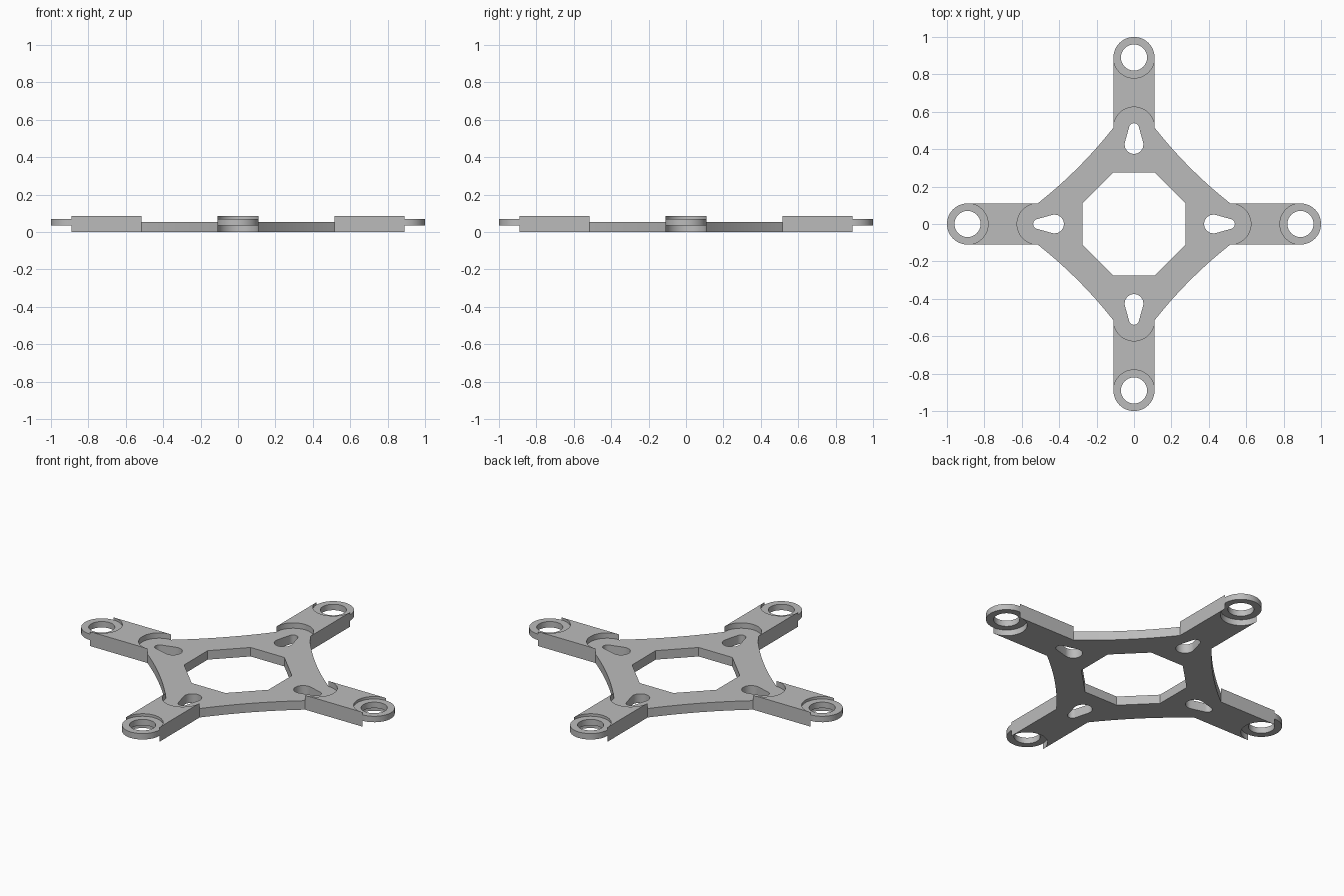
import bpy
from math import pi, cos, sin, acos, radians

if "Cube" in bpy.data.objects:
    bpy.data.objects.remove(bpy.data.objects["Cube"], do_unlink=True)

grey = bpy.data.materials.new("plain grey")
grey.use_nodes = True
colour = (0.5, 0.5, 0.5, 1)
grey.diffuse_color = colour
grey.node_tree.nodes["Principled BSDF"].inputs["Base Color"].default_value = colour

HUB, TIP, R = 0.515, 0.89, 0.11    # arm root, arm end and half width
SIDES = ["left", "back", "right", "front"]


def arc(cx, radius, start, end, steps=24):
    return [(cx + radius * cos(start + (end - start) * i / steps),
             radius * sin(start + (end - start) * i / steps))
            for i in range(steps + 1)]


def turn(points, quarter):
    a = quarter * pi / 2
    return [(x * cos(a) - y * sin(a), x * sin(a) + y * cos(a)) for x, y in points]


def slab(name, outlines, z0, z1):
    """Extrude a flat outline; further outlines become holes."""
    curve = bpy.data.curves.new(name, "CURVE")
    curve.dimensions = "2D"
    curve.fill_mode = "BOTH"
    curve.extrude = (z1 - z0) / 2
    for points in outlines:
        spline = curve.splines.new("POLY")
        spline.points.add(len(points) - 1)
        for p, (x, y) in zip(spline.points, points):
            p.co = (x, y, 0, 1)
        spline.use_cyclic_u = True
    ob = bpy.data.objects.new(name, curve)
    bpy.context.collection.objects.link(ob)
    ob.location.z = (z0 + z1) / 2
    bpy.ops.object.select_all(action="DESELECT")
    ob.select_set(True)
    bpy.context.view_layer.objects.active = ob
    bpy.ops.object.convert(target="MESH")
    ob = bpy.context.object
    ob.name = name
    ob.data.materials.clear()
    ob.data.materials.append(grey)
    bpy.ops.object.shade_smooth_by_angle(angle=radians(30))
    return ob


# Centre plate: rounded lobes joined by slightly hollow sides
outer, window, slots = [], [], []
big, small, big_x, small_x = 0.05, 0.027, 0.425, 0.512
tangent = acos((big - small) / (small_x - big_x))
slot = arc(small_x, small, -tangent, tangent, 12) + arc(big_x, big, tangent, 2 * pi - tangent)
for q in range(4):
    outer += turn(arc(HUB, R, -pi / 2, pi / 2), q)
    side = []
    for i in range(1, 12):
        t = i / 12
        dip = 0.012 * 4 * t * (1 - t)
        side.append((HUB + (R - HUB) * t - dip, R + (HUB - R) * t - dip))
    outer += turn(side, q)
    window += turn([(0.275, -R), (0.275, R)], q)
    slots.append(turn(slot, q))
slab("centre_plate", [outer, window] + slots, 0, 0.053)

# Four arms with scooped ends, each carrying a thin mounting ring
arm = arc(HUB, R, -pi / 2, pi / 2) + arc(TIP, R, pi / 2, 3 * pi / 2)
ring = [arc(TIP, r, 0, 2 * pi, 48)[:-1] for r in (R, 0.07)]
for q, side in enumerate(SIDES):
    slab(side + "_arm", [turn(arm, q)], 0, 0.085)
    slab(side + "_mounting_ring", [turn(c, q) for c in ring], 0.035, 0.07)
